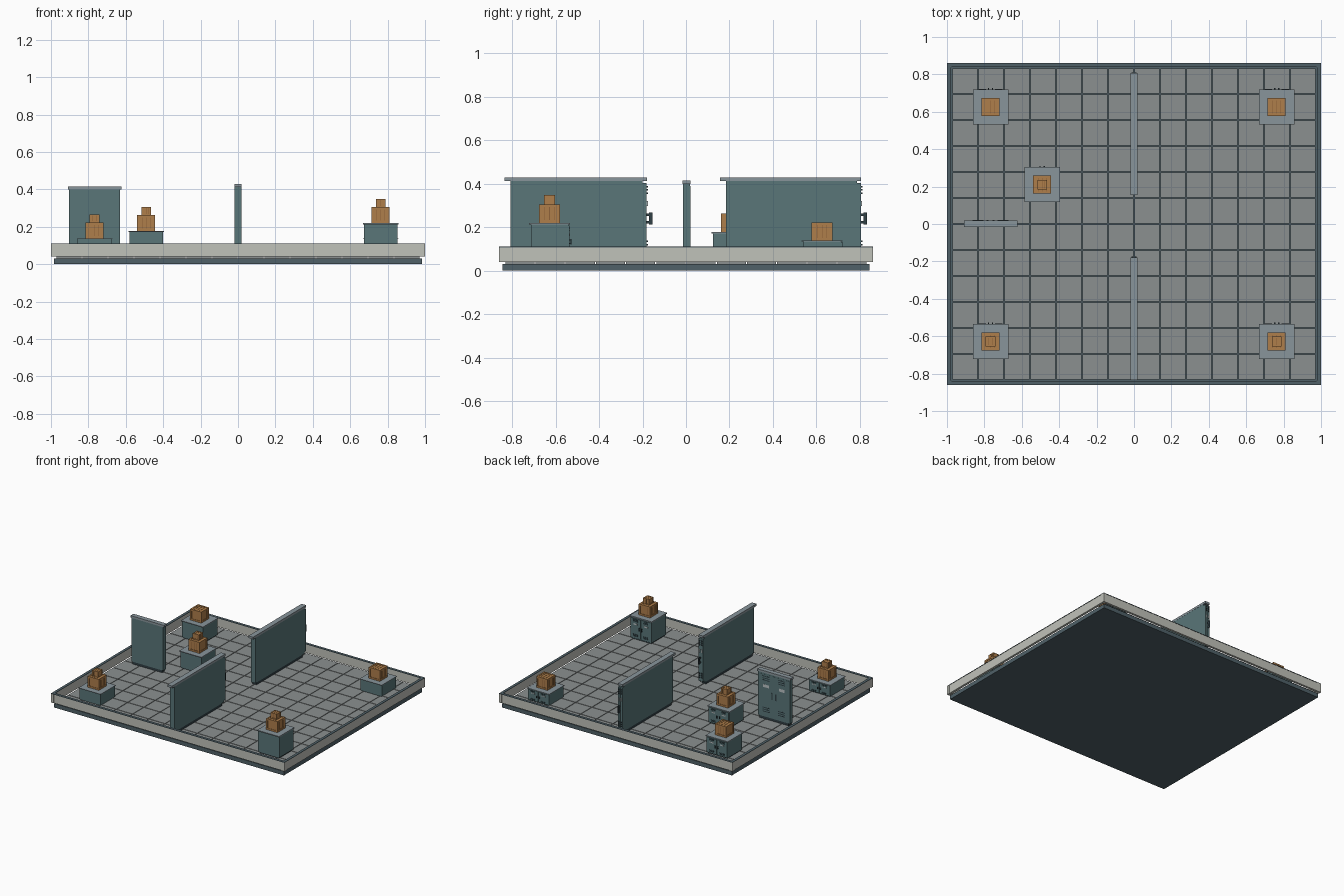
import bpy, bmesh
from mathutils import Matrix, Vector

if "Cube" in bpy.data.objects:
    bpy.data.objects.remove(bpy.data.objects["Cube"])


def mat(name, r, g, b):
    m = bpy.data.materials.new(name)
    m.diffuse_color = (r, g, b, 1)
    m.use_nodes = True
    m.node_tree.nodes["Principled BSDF"].inputs["Base Color"].default_value = m.diffuse_color
    return m


TEAL = mat("teal_metal", .10, .18, .19)
DARK = mat("dark_metal", .03, .05, .06)
BASE = mat("base_slate", .08, .12, .14)
BEIGE = mat("pale_wall", .53, .54, .49)
TILE = mat("floor_grey", .26, .28, .28)
GREY = mat("cap_grey", .25, .30, .33)
PALE = mat("label_pale", .5, .55, .56)
WOOD = mat("wood", .43, .21, .07)
DWOOD = mat("dark_wood", .27, .12, .04)
FLOOR = .043


def boxes(name, items, material):
    """One object from boxes given as (x0, x1, y0, y1, z0, z1)."""
    bm = bmesh.new()
    for x0, x1, y0, y1, z0, z1 in items:
        c = Vector(((x0 + x1) / 2, (y0 + y1) / 2, (z0 + z1) / 2))
        s = Matrix.Diagonal((x1 - x0, y1 - y0, z1 - z0, 1))
        bmesh.ops.create_cube(bm, size=1, matrix=Matrix.Translation(c) @ s)
    me = bpy.data.meshes.new(name)
    bm.to_mesh(me)
    bm.free()
    me.materials.append(material)
    ob = bpy.data.objects.new(name, me)
    bpy.context.collection.objects.link(ob)
    return ob


def ring(ox, oy, t, z0, z1):
    """Four boxes forming a rectangular frame."""
    return [(-ox, ox, s * oy - t * (s > 0), s * oy + t * (s < 0), z0, z1) for s in (-1, 1)] + \
           [(s * ox - t * (s > 0), s * ox + t * (s < 0), -oy + t, oy - t, z0, z1) for s in (-1, 1)]


# Base slab, tiled floor and surrounding low wall
boxes("base_slab", [(-.985, .985, -.845, .845, 0, .031)], BASE)
P, G = .139, .0025
boxes("floor_tiles", [(i * P + G, (i + 1) * P - G, j * P + G, (j + 1) * P - G, .031, FLOOR)
                      for i in range(-7, 7) for j in range(-6, 6)], TILE)
boxes("rim_wall", ring(.998, .858, .018, .041, .107), BEIGE)
boxes("rim_cap", ring(1, .86, .021, .107, .111), BASE)
boxes("rim_corner", [(sx * .9885 - .0115, sx * .9885 + .0115, sy * .8485 - .0115, sy * .8485 + .0115, .04, .1075)
                     for sx in (-1, 1) for sy in (-1, 1)], BEIGE)


def locker(name, cx, cy, w, d, top):
    """Two-door cabinet facing +y; parts are fractions of its size."""
    h = top - FLOOR

    def part(label, items, m):
        boxes(name + "_" + label, [(cx + a * w, cx + b * w, cy + c * d, cy + e * d,
                                    FLOOR + f * h, FLOOR + g * h) for a, b, c, e, f, g in items], m)

    part("plinth", [(-.44, .44, -.43, .44, 0, .05)], DARK)
    part("body", [(-.475, .475, -.457, .47, .05, .957)], TEAL)
    part("cap", [(-.5, .5, -.5, .5, .957, 1)], GREY)
    doors, slats, labels, handles = [], [], [], []
    for s in (-1, 1):
        def span(a, b):
            return (min(s * a, s * b), max(s * a, s * b))
        doors.append((*span(.012, .455), .47, .497, .08, .93))
        for z in (.15, .19, .23, .80, .84, .88):
            slats.append((*span(.13, .34), .495, .508, z, z + .018))
        labels.append((*span(.15, .32), .495, .506, .66, .72))
        handles.append((*span(.04, .075), .515, .54, .44, .58))
        handles += [(*span(.04, .075), .495, .518, z, z + .03) for z in (.45, .54)]
    part("doors", doors, TEAL)
    part("vent_slats", slats, DARK)
    part("labels", labels, PALE)
    part("handles", handles, DARK)


def crate(name, cx, cy, z, w, h):
    """Wooden crate: planked core with posts and rails."""
    r, t = w / 2, w * .13
    i = r * .9
    boxes(name + "_core", [(cx - i, cx + i, cy - i, cy + i, z + h * .02, z + h * .95)], DWOOD)
    planks, p = [], 2 * i / 4
    for k in range(4):
        a, b = -i + k * p + p * .06, -i + (k + 1) * p - p * .06
        o = r * .94
        planks += [(cx + a, cx + b, cy - o, cy + o, z + h * .04, z + h * .93),
                   (cx - o, cx + o, cy + a, cy + b, z + h * .04, z + h * .93),
                   (cx + a, cx + b, cy - i, cy + i, z + h * .9, z + h * .97)]
    boxes(name + "_planks", planks, WOOD)
    frame = []
    for s in (-1, 1):
        for q in (-1, 1):
            x, y = cx + s * (r - t / 2), cy + q * (r - t / 2)
            frame.append((x - t / 2, x + t / 2, y - t / 2, y + t / 2, z, z + h))
        for z0 in (z, z + h - t):
            x, y = cx + s * (r - t / 2), cy + s * (r - t / 2)
            frame += [(cx - r + t, cx + r - t, y - t / 2, y + t / 2, z0, z0 + t),
                      (x - t / 2, x + t / 2, cy - r + t, cy + r - t, z0, z0 + t)]
    boxes(name + "_frame", frame, WOOD)


# Long thin divider cabinets and the upright locker
locker("front_divider", 0, -.507, .04, .655, .43)
locker("back_divider", 0, .481, .04, .65, .43)
locker("tall_locker", -.767, .002, .286, .036, .415)

# Low cabinets with crates; the last value adds a small crate on top
for name, x, y, top, stacked in (("front_left", -.767, -.628, .138, True),
                                 ("front_right", .763, -.628, .22, True),
                                 ("back_left", -.767, .626, .18, False),
                                 ("back_right", .763, .626, .138, False),
                                 ("middle", -.491, .21, .178, True)):
    locker(name + "_cabinet", x, y, .19, .187, top)
    crate(name + "_crate", x, y, top, .096, .085)
    if stacked:
        crate(name + "_small_crate", x, y, top + .085, .052, .044)
